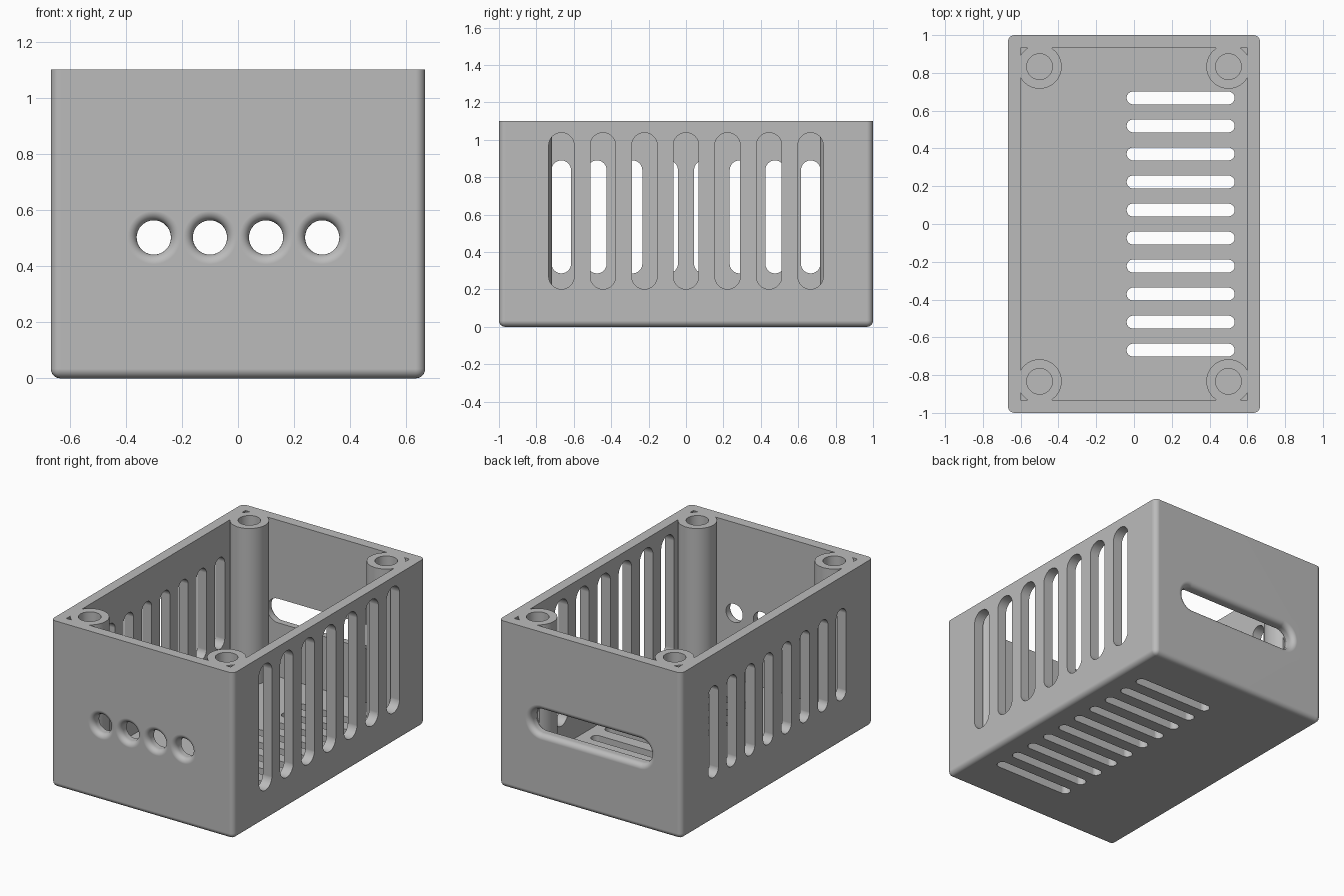
import bpy, bmesh, math
from mathutils import Vector

cube = bpy.data.objects.get("Cube")
if cube:
    bpy.data.objects.remove(cube)

# Overall sizes
HX, HY, HEIGHT = 0.667, 1.0, 1.1
WALL, ROUND = 0.067, 0.034
X, Y, Z = Vector((1, 0, 0)), Vector((0, 1, 0)), Vector((0, 0, 1))

grey = bpy.data.materials.new("enclosure grey")
grey.use_nodes = True
grey.diffuse_color = (0.5, 0.5, 0.5, 1)
grey.node_tree.nodes["Principled BSDF"].inputs["Base Color"].default_value = grey.diffuse_color


def make_object(name, bm):
    bmesh.ops.recalc_face_normals(bm, faces=bm.faces)
    mesh = bpy.data.meshes.new(name)
    bm.to_mesh(mesh)
    bm.free()
    obj = bpy.data.objects.new(name, mesh)
    bpy.context.collection.objects.link(obj)
    mesh.materials.append(grey)
    return obj


def add_box(bm, low, high):
    low, high = Vector(low), Vector(high)
    verts = bmesh.ops.create_cube(bm, size=1)["verts"]
    bmesh.ops.scale(bm, vec=high - low, verts=verts)
    bmesh.ops.translate(bm, vec=(low + high) / 2, verts=verts)


def add_slot(bm, origin, along, across, inward, half, radius, layers, steps=48):
    """Loft a round-ended slot through (depth, widening) layers."""
    rings = []
    for depth, extra in layers:
        ring = []
        for k in range(steps):
            a = math.tau * (k + 0.5) / steps
            u = math.copysign(half, math.cos(a)) + (radius + extra) * math.cos(a)
            v = (radius + extra) * math.sin(a)
            ring.append(bm.verts.new(Vector(origin) + along * u + across * v + inward * depth))
        rings.append(ring)
    for a, b in zip(rings, rings[1:]):
        for k in range(steps):
            j = (k + 1) % steps
            bm.faces.new((a[k], a[j], b[j], b[k]))
    bm.faces.new(rings[0])
    bm.faces.new(rings[-1])


def cut(target, cutter):
    mod = target.modifiers.new("cut", "BOOLEAN")
    mod.operation, mod.solver, mod.object = "DIFFERENCE", "EXACT", cutter
    bpy.context.view_layer.objects.active = target
    bpy.ops.object.modifier_apply(modifier=mod.name)
    bpy.data.objects.remove(cutter)


# Outer block, rounded everywhere but the rim
bm = bmesh.new()
add_box(bm, (-HX, -HY, 0), (HX, HY, HEIGHT))
edges = [e for e in bm.edges if min(v.co.z for v in e.verts) < HEIGHT / 2]
bmesh.ops.bevel(bm, geom=edges, offset=ROUND, segments=6, profile=0.5, affect="EDGES")
box = make_object("enclosure_box", bm)

# Cavity, leaving four screw posts standing
corners = [(sx * 0.5, sy * 0.833, WALL) for sx in (-1, 1) for sy in (-1, 1)]
bm = bmesh.new()
add_box(bm, (WALL - HX, WALL - HY, WALL), (HX - WALL, HY - WALL, HEIGHT + 0.2))
cavity = make_object("cavity", bm)
bm = bmesh.new()
for c in corners:
    add_slot(bm, c, X, Y, Z, 0, 0.117, [(-0.1, 0), (HEIGHT + 0.3, 0)])
cut(cavity, make_object("posts", bm))
cut(box, cavity)

# Screw holes
straight = [(-0.05, 0), (WALL + 0.01, 0)]
bm = bmesh.new()
for c in corners:
    add_slot(bm, c, X, Y, Z, 0, 0.068, [(0, 0), (HEIGHT, 0)])
cut(box, make_object("screw_holes", bm))

# Tall side vents on the left, shorter and narrower ones on the right
bm = bmesh.new()
for i in range(7):
    add_slot(bm, (HX, (i - 3) * 0.222, 0.62), Z, Y, -X, 0.35, 0.068, straight)
for i in range(8):
    add_slot(bm, (-HX, (i - 3.5) * 0.1905, 0.588), Z, Y, X, 0.25, 0.052, straight)
cut(box, make_object("side_vents", bm))

# Floor vents
bm = bmesh.new()
for i in range(10):
    add_slot(bm, (0.247, (i - 4.5) * 0.1483, 0), X, Y, Z, 0.252, 0.034, straight)
cut(box, make_object("floor_vents", bm))

# Front ports and back port with rounded outer lips
lip = [(-0.05, ROUND)]
for i in range(7):
    t = math.pi / 2 * i / 6
    lip.append((ROUND * (1 - math.cos(t)), ROUND * (1 - math.sin(t))))
lip.append(straight[-1])
bm = bmesh.new()
for i in range(4):
    add_slot(bm, ((i - 1.5) * 0.2, -HY, 0.502), X, Z, Y, 0, 0.061, lip)
add_slot(bm, (0, HY, 0.502), X, Z, -Y, 0.36, 0.08, lip)
cut(box, make_object("ports", bm))

# Smooth shading with crisp edges
bpy.ops.object.select_all(action="DESELECT")
box.select_set(True)
bpy.context.view_layer.objects.active = box
bpy.ops.object.shade_smooth_by_angle(angle=math.radians(30))
weighted = box.modifiers.new("weighted normals", "WEIGHTED_NORMAL")
weighted.keep_sharp = True
